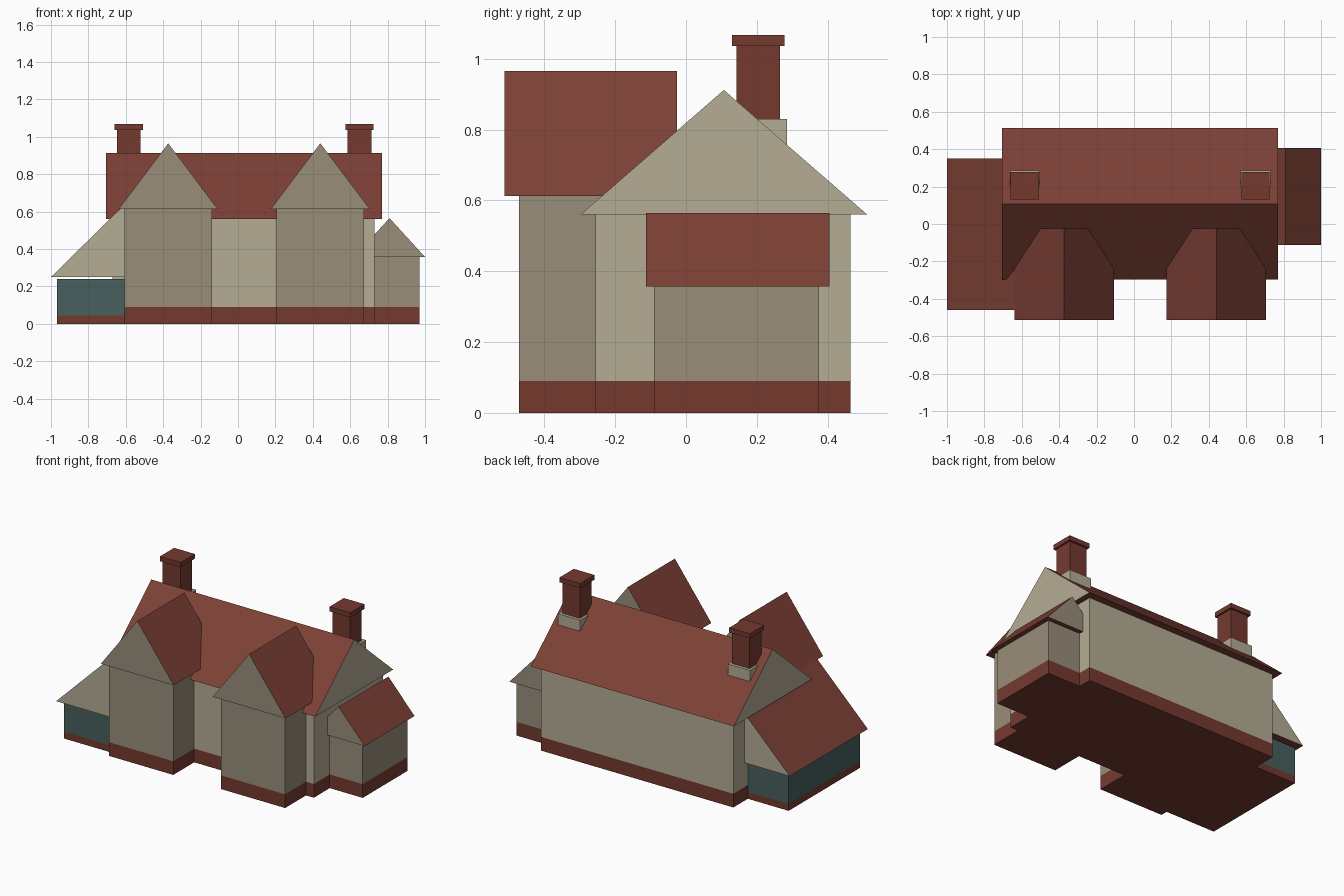
import bpy, bmesh

if "Cube" in bpy.data.objects:
    bpy.data.objects.remove(bpy.data.objects["Cube"])


def material(name, hex_colour):
    srgb = [int(hex_colour[i:i + 2], 16) / 255 for i in (0, 2, 4)]
    m = bpy.data.materials.new(name)
    m.diffuse_color = [((c + 0.055) / 1.055) ** 2.4 for c in srgb] + [1]
    m.use_nodes = True
    m.node_tree.nodes["Principled BSDF"].inputs["Base Color"].default_value = m.diffuse_color
    return m


CREAM = material("cream_render", "B5AC95")
STONE = material("stone_render", "988D7A")
TILE = material("roof_tile", "7C4035")
BRICK = material("brick", "753A2F")
GLASS = material("glazing", "48605E")


def make(name, bm, mats):
    bmesh.ops.recalc_face_normals(bm, faces=bm.faces)
    me = bpy.data.meshes.new(name)
    bm.to_mesh(me)
    bm.free()
    for m in mats:
        me.materials.append(m)
    ob = bpy.data.objects.new(name, me)
    bpy.context.collection.objects.link(ob)
    return ob


def box(name, x, y, z, mat):
    bm = bmesh.new()
    bmesh.ops.create_cube(bm, size=1)
    for v in bm.verts:
        v.co = [r[0] if c < 0 else r[1] for r, c in zip((x, y, z), v.co)]
    return make(name, bm, [mat])


def gable_roof(name, x, y, z, ridge_axis, gable_mat):
    """Triangular prism: tiled slopes and underside, rendered gable ends."""
    bm = bmesh.new()
    span, run = (y, x) if ridge_axis == 'x' else (x, y)
    profile = [(span[0], z[0]), (span[1], z[0]), (sum(span) / 2, z[1])]
    rings = []
    for r in run:
        rings.append([bm.verts.new((r, s, h) if ridge_axis == 'x' else (s, r, h))
                      for s, h in profile])
    for ring in rings:
        bm.faces.new(ring).material_index = 1
    a, b = rings
    for i in range(3):
        j = (i + 1) % 3
        bm.faces.new((a[i], a[j], b[j], b[i]))
    return make(name, bm, [TILE, gable_mat])


def walls(name, x, y, plinth, top, mat):
    box(name + "_plinth", x, y, (0, plinth), BRICK)
    box(name + "_walls", x, y, (plinth, top), mat)


# Main house
walls("main", (-0.67, 0.73), (-0.255, 0.465), 0.09, 0.56, CREAM)
gable_roof("main_roof", (-0.705, 0.77), (-0.298, 0.512), (0.56, 0.912), 'x', CREAM)

# Two front gabled wings
for side, cx in (("left", -0.373), ("right", 0.44)):
    walls(side + "_wing", (cx - 0.233, cx + 0.233), (-0.472, -0.06), 0.09, 0.613, STONE)
    gable_roof(side + "_wing_roof", (cx - 0.265, cx + 0.265), (-0.513, -0.025),
               (0.613, 0.965), 'y', STONE)

# Side annex on the right
walls("annex", (0.65, 0.97), (-0.09, 0.375), 0.09, 0.357, STONE)
gable_roof("annex_roof", (0.62, 1.0), (-0.113, 0.405), (0.357, 0.565), 'y', STONE)

# Glazed sunroom on the left
walls("sunroom", (-0.967, -0.235), (-0.425, 0.315), 0.045, 0.24, GLASS)
gable_roof("sunroom_roof", (-1.0, -0.2), (-0.46, 0.35), (0.25, 0.644), 'y', CREAM)

# Chimneys
for side, cx in (("left", -0.584), ("right", 0.65)):
    box(side + "_chimney_base", (cx - 0.08, cx + 0.08), (0.125, 0.285), (0.65, 0.83), CREAM)
    box(side + "_chimney_stack", (cx - 0.064, cx + 0.064), (0.143, 0.265), (0.83, 1.036), BRICK)
    box(side + "_chimney_cap", (cx - 0.075, cx + 0.075), (0.13, 0.278), (1.036, 1.067), BRICK)
